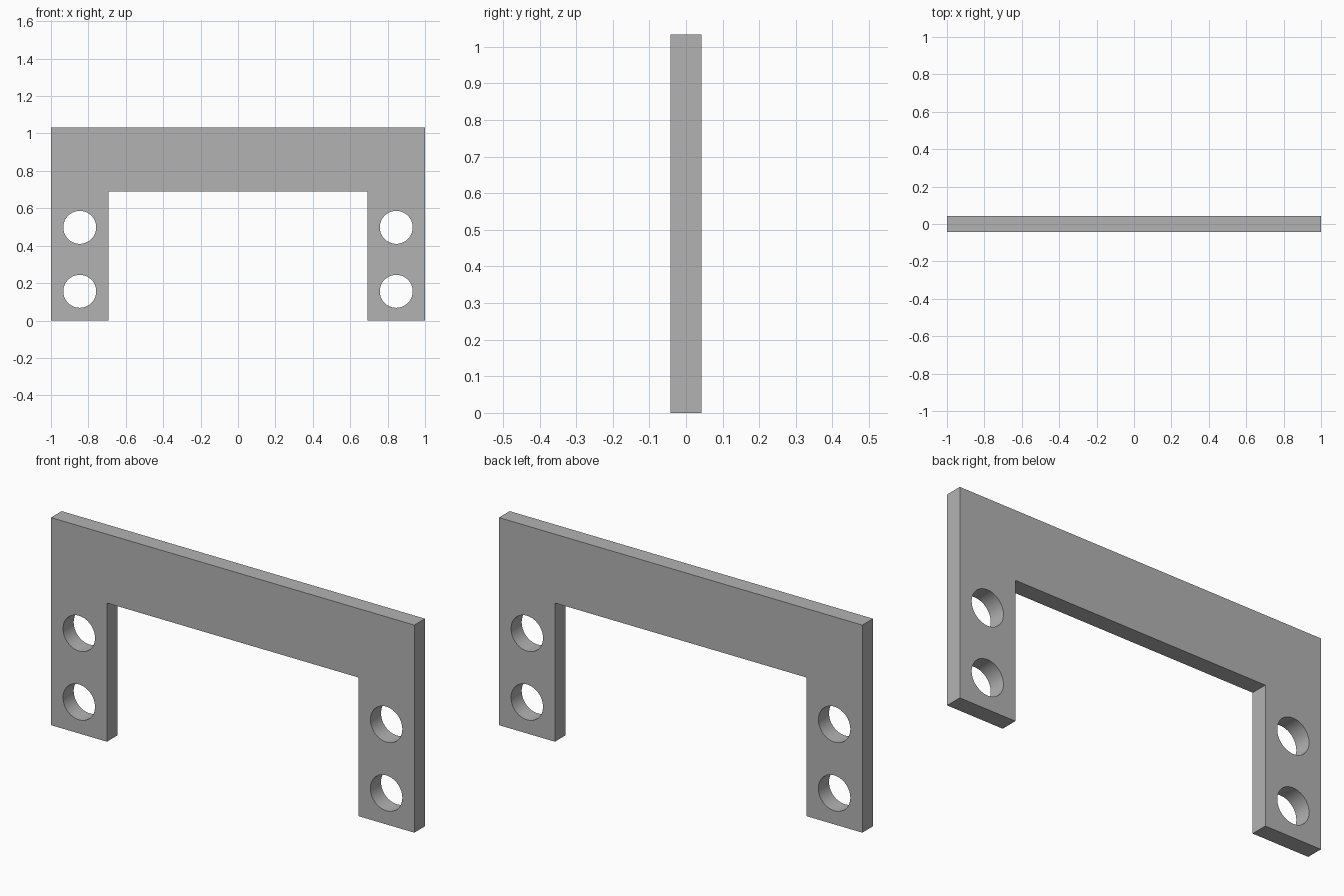
import bpy
import bmesh
from math import radians, pi

HALF_W, HEIGHT, DEPTH = 1.0, 1.033, 0.084
INNER_X, INNER_Z = 0.692, 0.69
HOLE_X, HOLE_R = 0.846, 0.088
HOLE_HEIGHTS = (0.156, 0.498)

default = bpy.data.objects.get("Cube")
if default:
    bpy.data.objects.remove(default, do_unlink=True)

# Single grey material
grey = bpy.data.materials.new("plain grey")
grey.use_nodes = True
colour = (0.45, 0.45, 0.45, 1)
grey.diffuse_color = colour
grey.node_tree.nodes["Principled BSDF"].inputs["Base Color"].default_value = colour


def extruded_profile(name, points):
    """Plate from an outline in x and z, centred on y = 0."""
    bm = bmesh.new()
    face = bm.faces.new([bm.verts.new((x, -DEPTH / 2, z)) for x, z in points])
    new = bmesh.ops.extrude_face_region(bm, geom=[face])["geom"]
    moved = [v for v in new if isinstance(v, bmesh.types.BMVert)]
    bmesh.ops.translate(bm, verts=moved, vec=(0, DEPTH, 0))
    bmesh.ops.recalc_face_normals(bm, faces=bm.faces)
    mesh = bpy.data.meshes.new(name)
    bm.to_mesh(mesh)
    bm.free()
    obj = bpy.data.objects.new(name, mesh)
    bpy.context.collection.objects.link(obj)
    return obj


# Bracket plate: a wide crossbar with a leg at each end
right_half = [(-INNER_X, INNER_Z), (-INNER_X, 0), (-HALF_W, 0), (-HALF_W, HEIGHT)]
left_half = [(-x, z) for x, z in reversed(right_half)]
bracket = extruded_profile("bracket_plate", right_half + left_half)
bracket.data.materials.append(grey)

# Two round bolt holes through each leg
cutters = []
for side in (-1, 1):
    for z in HOLE_HEIGHTS:
        bpy.ops.mesh.primitive_cylinder_add(
            vertices=64, radius=HOLE_R, depth=DEPTH * 3,
            location=(side * HOLE_X, 0, z), rotation=(pi / 2, 0, 0))
        cutter = bpy.context.object
        cutter.name = "hole_cutter"
        cutter.hide_render = True
        cutter.data.materials.append(grey)
        cutters.append(cutter)
        cut = bracket.modifiers.new("bolt_hole", "BOOLEAN")
        cut.operation = "DIFFERENCE"
        cut.solver = "EXACT"
        cut.object = cutter

# Apply the cuts, drop the helpers and smooth the hole walls
bpy.ops.object.select_all(action="DESELECT")
bracket.select_set(True)
bpy.context.view_layer.objects.active = bracket
for name in [m.name for m in bracket.modifiers]:
    bpy.ops.object.modifier_apply(modifier=name)
for cutter in cutters:
    bpy.data.objects.remove(cutter, do_unlink=True)
bpy.ops.object.shade_smooth_by_angle(angle=radians(30))
